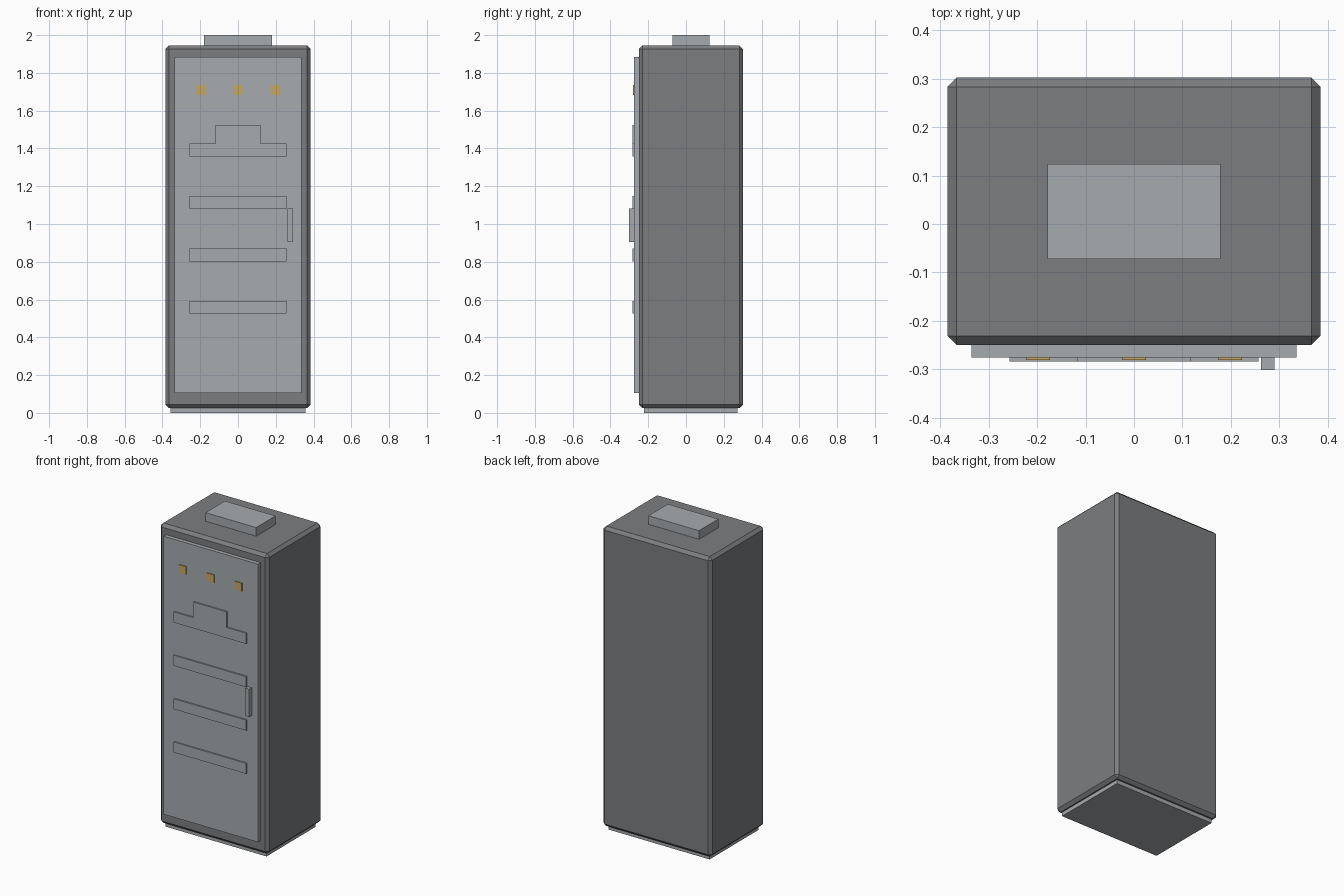
import bpy
import bmesh

cube = bpy.data.objects.get("Cube")
if cube:
    bpy.data.objects.remove(cube, do_unlink=True)


def material(name, rgb):
    mat = bpy.data.materials.new(name)
    mat.use_nodes = True
    color = (*rgb, 1)
    mat.diffuse_color = color
    mat.node_tree.nodes["Principled BSDF"].inputs["Base Color"].default_value = color
    return mat


dark_grey = material("dark grey", (0.2, 0.207, 0.216))
light_grey = material("light grey", (0.39, 0.41, 0.425))
amber = material("amber", (0.55, 0.39, 0.13))


def plate(name, outline, front, back, mat):
    """Extrude an x-z outline from the front y to the back y."""
    bm = bmesh.new()
    face = bm.faces.new([bm.verts.new((x, front, z)) for x, z in outline])
    new = bmesh.ops.extrude_face_region(bm, geom=[face])["geom"]
    verts = [v for v in new if isinstance(v, bmesh.types.BMVert)]
    bmesh.ops.translate(bm, verts=verts, vec=(0, back - front, 0))
    bmesh.ops.recalc_face_normals(bm, faces=bm.faces)
    mesh = bpy.data.meshes.new(name)
    bm.to_mesh(mesh)
    bm.free()
    mesh.materials.append(mat)
    obj = bpy.data.objects.new(name, mesh)
    bpy.context.collection.objects.link(obj)
    return obj


def box(name, x, y, z, mat):
    outline = [(x[0], z[0]), (x[1], z[0]), (x[1], z[1]), (x[0], z[1])]
    return plate(name, outline, y[0], y[1], mat)


# Chamfered cabinet with foot and top cap
cabinet = box("cabinet", (-0.385, 0.385), (-0.25, 0.302), (0.025, 1.945), dark_grey)
bevel = cabinet.modifiers.new("chamfer", "BEVEL")
bevel.width = 0.019
bevel.segments = 1
box("foot", (-0.358, 0.358), (-0.223, 0.273), (0, 0.03), light_grey)
box("top_cap", (-0.179, 0.179), (-0.072, 0.124), (1.94, 2), light_grey)

# Door and handle
box("door", (-0.335, 0.335), (-0.275, -0.245), (0.105, 1.885), light_grey)
box("handle", (0.262, 0.29), (-0.301, -0.27), (0.905, 1.082), light_grey)

# Raised slats, the upper one with a step
slat = 0.257
step = 0.118
for i, z in enumerate((0.525, 0.802, 1.08)):
    box(f"slat_{i + 1}", (-slat, slat), (-0.284, -0.27), (z, z + 0.067), light_grey)
half = [(slat, 1.357), (slat, 1.425), (step, 1.425), (step, 1.525)]
outline = half + [(-x, z) for x, z in reversed(half)]
plate("stepped_slat", outline, -0.284, -0.27, light_grey)

# Indicator lights
for i in (-1, 0, 1):
    x = i * 0.198
    box(f"indicator_{i + 2}", (x - 0.025, x + 0.025), (-0.281, -0.27), (1.683, 1.735), amber)
